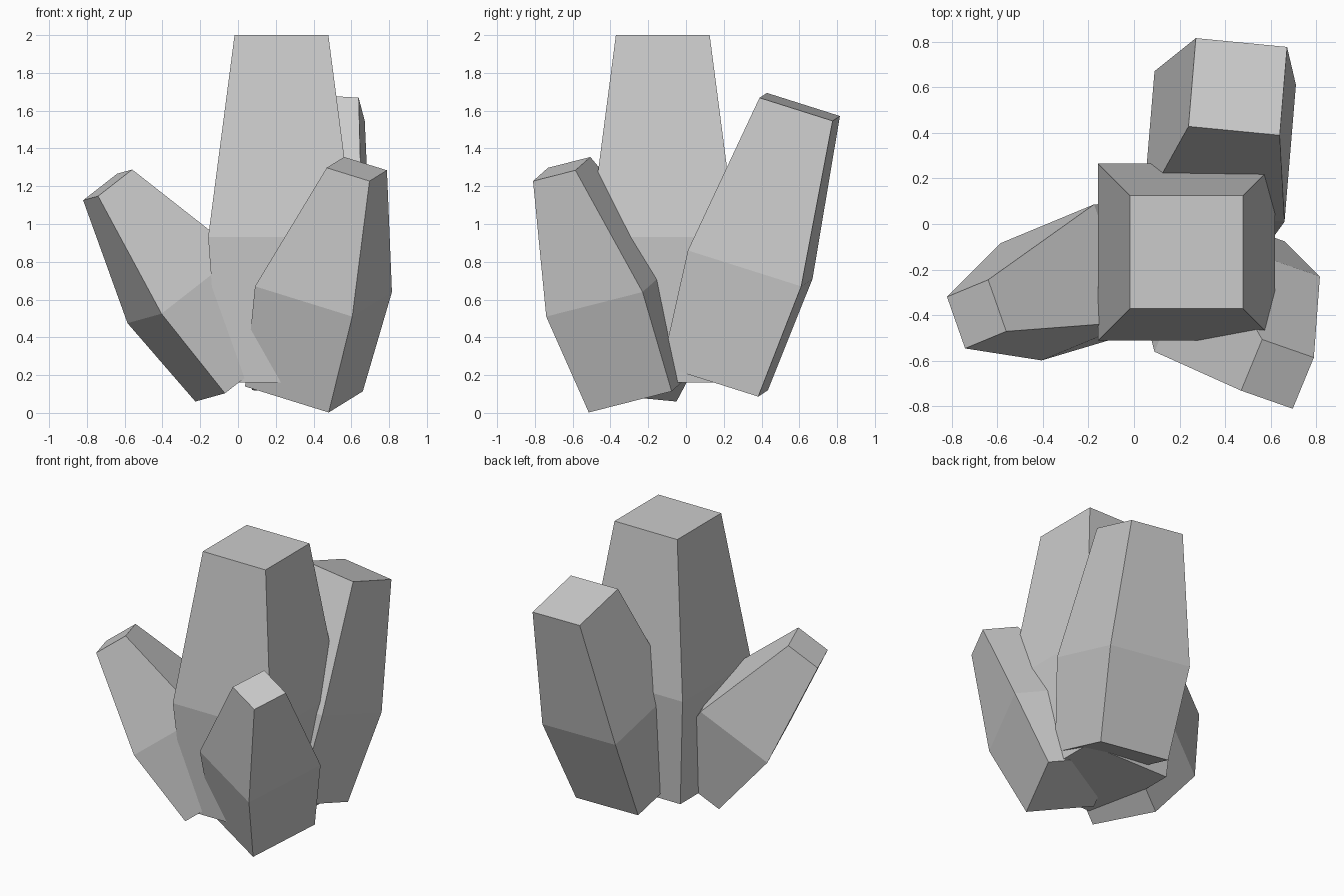
import bpy
from mathutils import Vector

if "Cube" in bpy.data.objects:
    bpy.data.objects.remove(bpy.data.objects["Cube"])


def crystal(name, base, waist, tip, u, v, base_scale, tip_scale):
    """Four-sided shard: three parallel square rings (centres base, waist, tip).
    u and v are the half-edge vectors of the widest ring."""
    u, v = Vector(u), Vector(v)
    verts = []
    for centre, s in ((base, base_scale), (waist, 1.0), (tip, tip_scale)):
        for a, b in ((-1, -1), (1, -1), (1, 1), (-1, 1)):
            verts.append(Vector(centre) + s * (a * u + b * v))
    faces = [(3, 2, 1, 0), (8, 9, 10, 11)]
    for r in (0, 4):
        for i in range(4):
            j = (i + 1) % 4
            faces.append((r + i, r + j, r + 4 + j, r + 4 + i))
    mesh = bpy.data.meshes.new(name)
    mesh.from_pydata(verts, [], faces)
    obj = bpy.data.objects.new(name, mesh)
    bpy.context.collection.objects.link(obj)
    return obj


# Tall upright crystal
crystal("main_crystal", (0.23, -0.123, 0.16), (0.23, -0.123, 0.93), (0.23, -0.123, 2.0),
        (0.388, 0, 0), (0, 0.388, 0), 0.85, 0.64)

# Crystal leaning backwards
crystal("back_crystal", (0.318, 0.153, 0.184), (0.375, 0.34, 0.785), (0.455, 0.602, 1.62),
        (0.31, -0.03, -0.02), (0.025, 0.30, -0.095), 0.85, 0.645)

# Small crystal leaning left
crystal("left_crystal", (0.031, -0.20, 0.221), (-0.29, -0.256, 0.66), (-0.69, -0.395, 1.207),
        (0.205, 0.085, 0.16), (-0.09, 0.257, -0.025), 0.87, 0.44)

# Small crystal leaning to the front right
crystal("front_crystal", (0.349, -0.218, 0.127), (0.4525, -0.395, 0.655), (0.629, -0.658, 1.291),
        (0.2575, -0.09, -0.08), (0.105, 0.255, 0.065), 0.86, 0.44)
